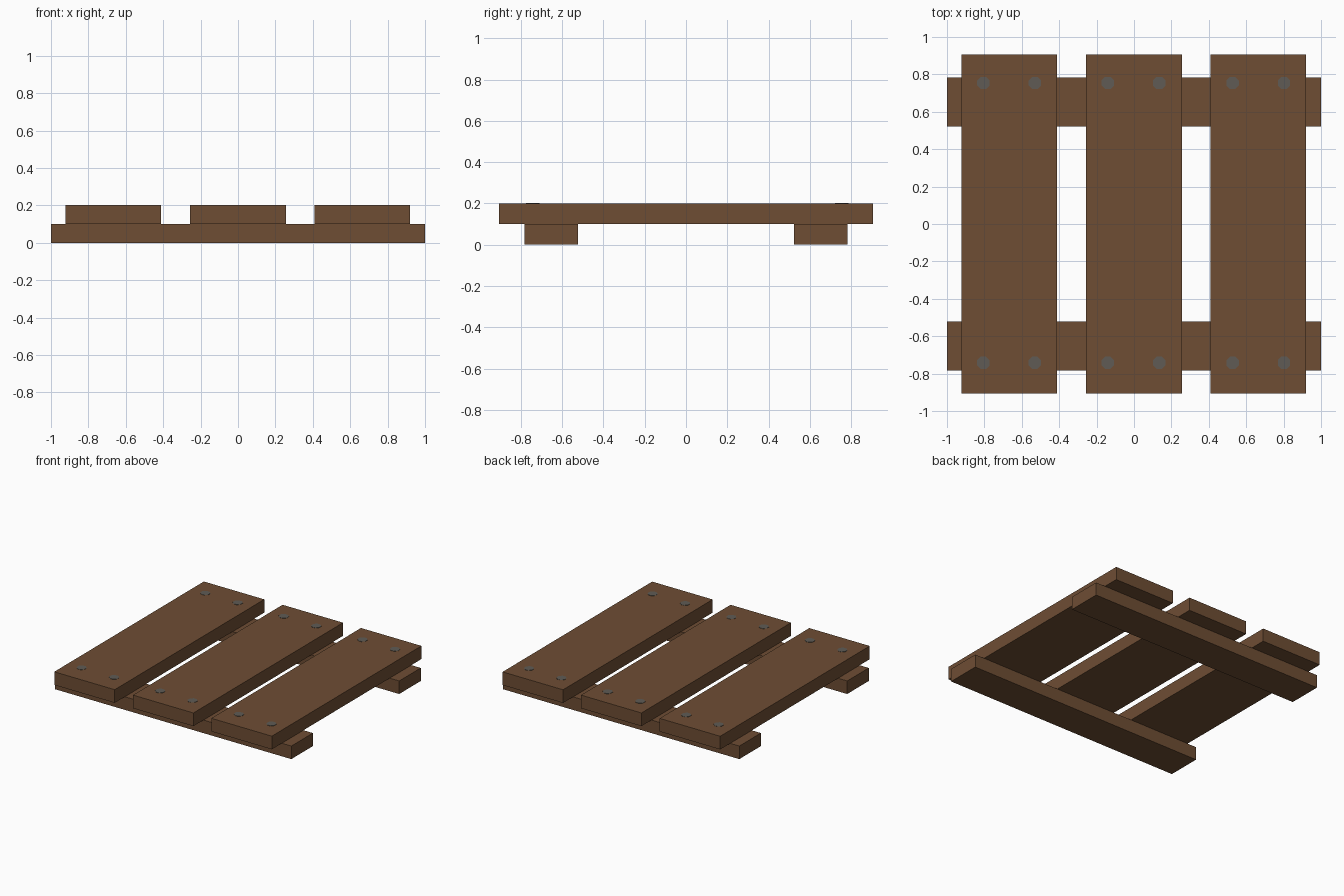
import bpy, math

if "Cube" in bpy.data.objects:
    bpy.data.objects.remove(bpy.data.objects["Cube"])


def material(name, color):
    m = bpy.data.materials.new(name)
    m.diffuse_color = (*color, 1)
    m.use_nodes = True
    m.node_tree.nodes["Principled BSDF"].inputs["Base Color"].default_value = m.diffuse_color
    return m


wood = material("brown wood", (0.156, 0.075, 0.034))
metal = material("grey nail metal", (0.115, 0.105, 0.09))


def box(name, x0, x1, y0, y1, z0, z1):
    bpy.ops.mesh.primitive_cube_add(
        size=1, location=((x0 + x1) / 2, (y0 + y1) / 2, (z0 + z1) / 2))
    o = bpy.context.object
    o.name = name
    o.scale = (x1 - x0, y1 - y0, z1 - z0)
    bpy.ops.object.transform_apply(location=False, rotation=False, scale=True)
    o.data.materials.append(wood)


def nail(x, y):
    bpy.ops.mesh.primitive_cylinder_add(
        vertices=8, radius=0.036, depth=0.02, location=(x, y, 0.193),
        rotation=(0, 0, math.pi / 8))
    o = bpy.context.object
    o.name = "nail_head"
    o.data.materials.append(metal)


# two cross rails on the ground
box("front_rail", -1, 1, -0.783, -0.522, 0, 0.1)
box("back_rail", -1, 1, 0.522, 0.783, 0, 0.1)

# three planks on top, each with four nearly flush nail heads
for px, nails in ((-0.667, (-0.805, -0.53)),
                  (0.0, (-0.14, 0.135)),
                  (0.664, (0.527, 0.802))):
    box("plank", px - 0.256, px + 0.256, -0.905, 0.905, 0.1, 0.201)
    for nx in nails:
        for ny in (-0.742, 0.754):
            nail(nx, ny)
